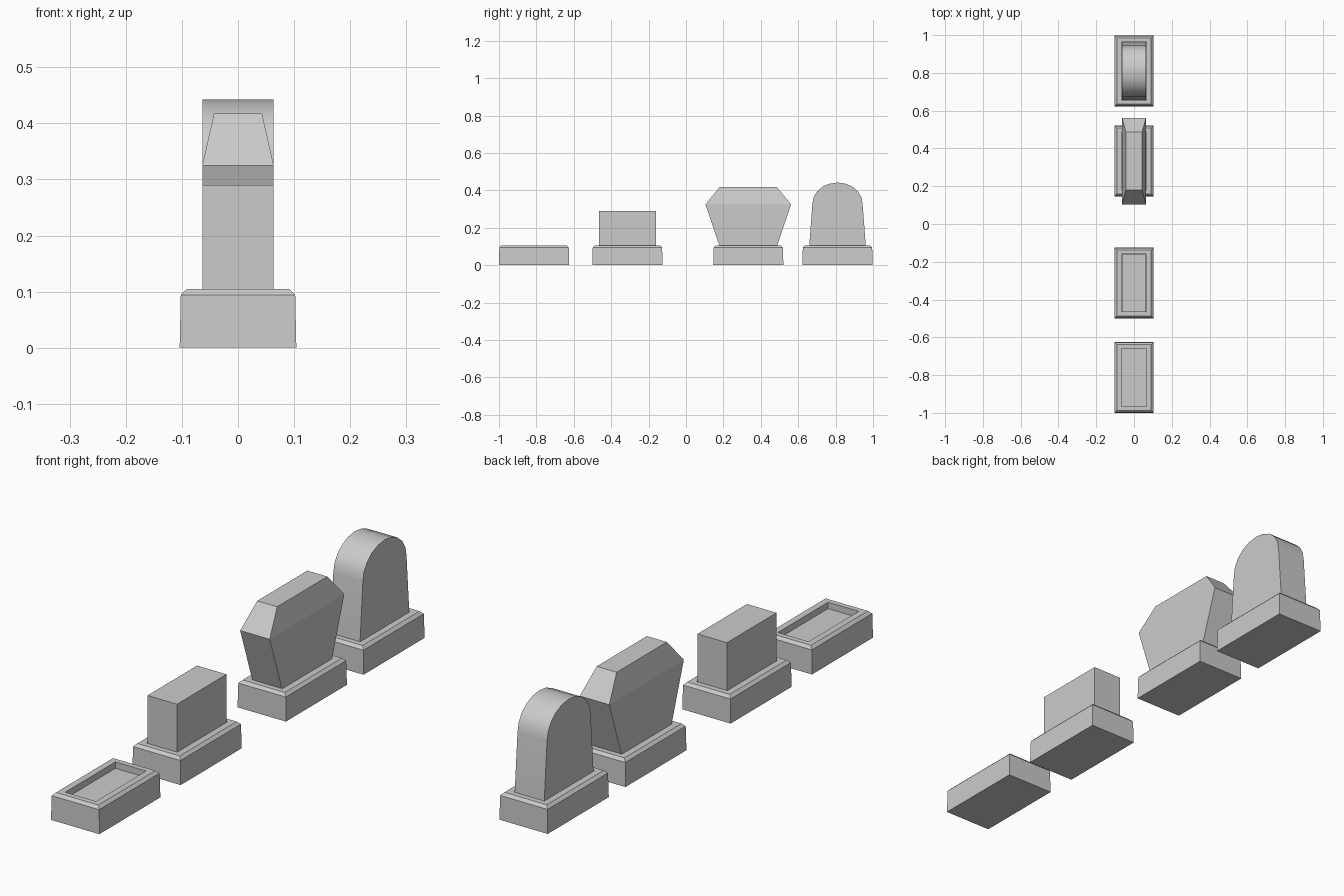
import bpy, math

if "Cube" in bpy.data.objects:
    bpy.data.objects.remove(bpy.data.objects["Cube"])

stone = bpy.data.materials.new("grey stone")
stone.diffuse_color = (0.6, 0.6, 0.6, 1)
stone.use_nodes = True
stone.node_tree.nodes["Principled BSDF"].inputs["Base Color"].default_value = stone.diffuse_color


def add_object(name, verts, faces, y):
    mesh = bpy.data.meshes.new(name)
    mesh.from_pydata(verts, [], faces)
    mesh.materials.append(stone)
    obj = bpy.data.objects.new(name, mesh)
    obj.location.y = y
    bpy.context.collection.objects.link(obj)
    return obj


def loft(name, rings, y):
    """Join rectangular rings (half width, half length, z), capped at both ends."""
    verts = [(sx * hx, sy * hy, z) for hx, hy, z in rings
             for sx, sy in ((-1, -1), (1, -1), (1, 1), (-1, 1))]
    faces = [(3, 2, 1, 0)]
    for r in range(len(rings) - 1):
        a = 4 * r
        for i in range(4):
            j = (i + 1) % 4
            faces.append((a + i, a + j, a + 4 + j, a + 4 + i))
    top = 4 * (len(rings) - 1)
    faces.append((top, top + 1, top + 2, top + 3))
    return add_object(name, verts, faces, y)


FLOOR, RIM = 0.08, 0.105
centres = (-0.8125, -0.313, 0.333, 0.81)

# Plinths: chamfered slabs with a shallow socket in the top
for i, y in enumerate(centres):
    loft(f"plinth_{i + 1}", [(0.104, 0.1875, 0), (0.102, 0.1855, 0.094),
                             (0.091, 0.175, RIM), (0.066, 0.154, RIM),
                             (0.066, 0.154, FLOOR)], y)

# Plain block headstone
loft("block_headstone", [(0.0635, 0.152, FLOOR), (0.0635, 0.152, 0.29)], centres[1])

# Flared headstone with a sloped top
loft("flared_headstone", [(0.0635, 0.146, FLOOR), (0.0635, 0.229, 0.325),
                          (0.043, 0.154, 0.417)], centres[2])

# Arched headstone: tapered sides and an elliptical top
profile = [(-0.153, FLOOR), (0.153, FLOOR)]
steps = 10
for k in range(steps + 1):
    a = math.pi * k / steps
    profile.append((0.134 * math.cos(a), 0.33 + 0.112 * math.sin(a)))
n = len(profile)
verts = [(x, py, pz) for x in (-0.0635, 0.0635) for py, pz in profile]
faces = [tuple(reversed(range(n))), tuple(range(n, 2 * n))]
for i in range(n):
    j = (i + 1) % n
    faces.append((i, j, n + j, n + i))
arch = add_object("arched_headstone", verts, faces, centres[3])
bpy.context.view_layer.objects.active = arch
arch.select_set(True)
bpy.ops.object.shade_smooth_by_angle(angle=math.radians(35))
